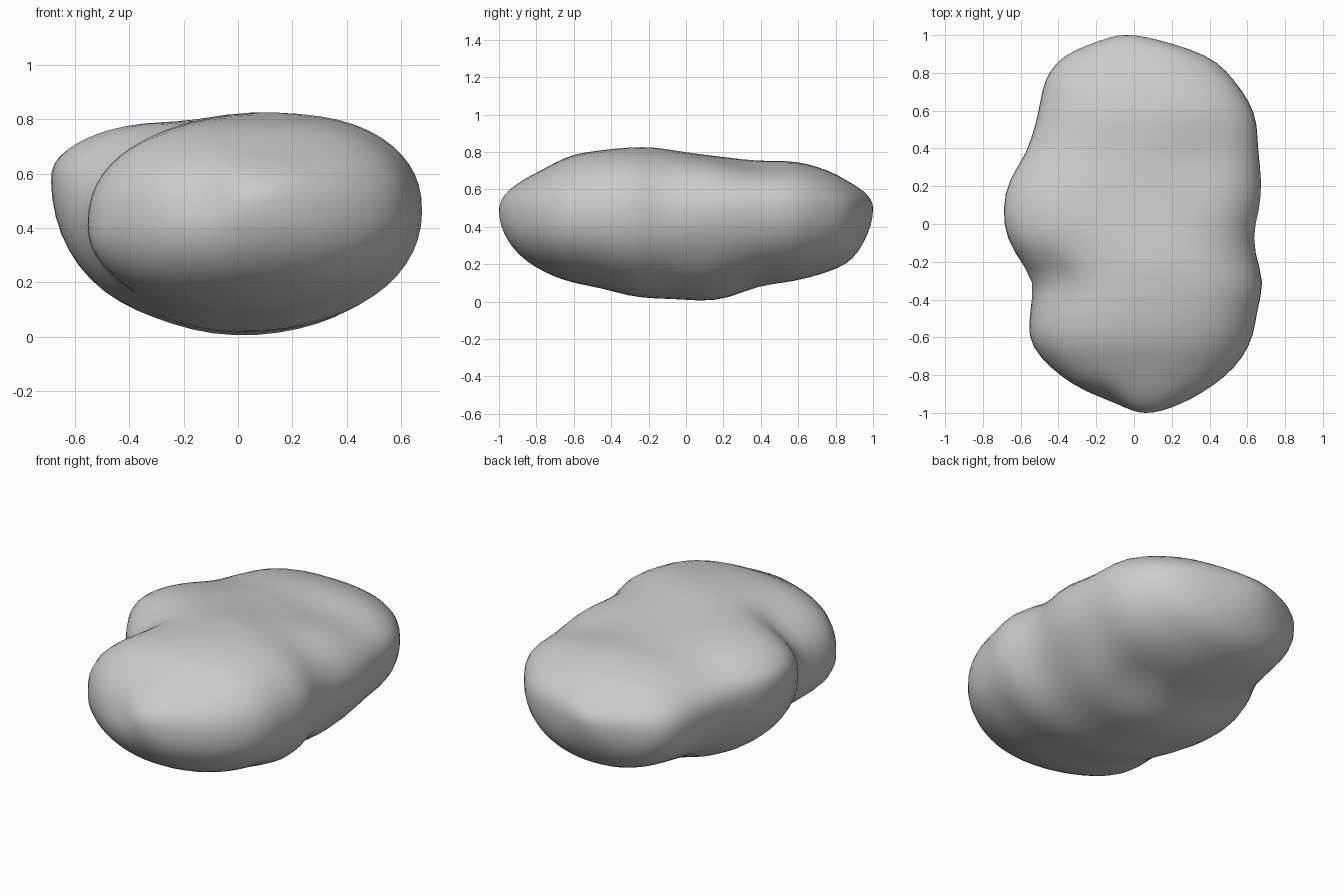
import bpy, bmesh, math
from mathutils import Vector

if "Cube" in bpy.data.objects:
    bpy.data.objects.remove(bpy.data.objects["Cube"])

# Boulder sections: y, left x, right x, top z, bottom z, z of left edge, z of right edge
S = [
    (-1.00, 0.06, 0.06, 0.49, 0.49, 0.49, 0.49),
    (-0.97, -0.06, 0.20, 0.57, 0.36, 0.46, 0.46),
    (-0.88, -0.27, 0.38, 0.645, 0.24, 0.44, 0.45),
    (-0.76, -0.44, 0.53, 0.71, 0.16, 0.42, 0.45),
    (-0.62, -0.55, 0.62, 0.78, 0.105, 0.41, 0.45),
    (-0.45, -0.55, 0.655, 0.81, 0.07, 0.41, 0.46),
    (-0.30, -0.54, 0.685, 0.825, 0.03, 0.45, 0.46),
    (-0.18, -0.62, 0.65, 0.83, 0.015, 0.52, 0.45),
    (-0.05, -0.68, 0.64, 0.81, 0.01, 0.57, 0.45),
    (0.10, -0.69, 0.675, 0.785, 0.00, 0.58, 0.46),
    (0.23, -0.66, 0.68, 0.77, 0.02, 0.57, 0.47),
    (0.38, -0.57, 0.66, 0.755, 0.075, 0.54, 0.49),
    (0.58, -0.51, 0.64, 0.75, 0.11, 0.50, 0.50),
    (0.76, -0.47, 0.53, 0.70, 0.16, 0.48, 0.49),
    (0.88, -0.38, 0.40, 0.635, 0.22, 0.47, 0.48),
    (0.97, -0.18, 0.14, 0.57, 0.36, 0.48, 0.48),
    (1.00, -0.04, -0.04, 0.50, 0.50, 0.50, 0.50),
]
# Lumps (+) and hollows (-): x, y, z, radius, amount
BUMPS = [
    (-0.45, -0.27, 0.72, 0.17, -0.06), (-0.2, -0.17, 0.8, 0.16, -0.025),
    (0.62, 0.10, 0.25, 0.20, -0.03), (0.5, 0.12, 0.74, 0.18, 0.03),
    (0.35, 0.35, 0.76, 0.18, -0.025), (-0.42, 0.1, 0.74, 0.2, 0.02),
    (-0.15, -0.9, 0.55, 0.11, -0.03), (0.4, -0.45, 0.74, 0.2, 0.015),
    (0.3, 0.35, 0.05, 0.16, -0.03), (-0.3, 0.0, 0.05, 0.2, -0.02),
]


def theta(y):
    return math.asin(max(-1, min(1, y)))


def section(t):
    """Smoothly interpolate the section values at end-to-end angle t."""
    i = max(j for j in range(len(S) - 1) if theta(S[j][0]) <= t + 1e-9)
    ts = [theta(r[0]) for r in S]

    def slope(j, k):
        a, b = max(j - 1, 0), min(j + 1, len(S) - 1)
        return (S[b][k] - S[a][k]) / (ts[b] - ts[a])
    h = ts[i + 1] - ts[i]
    u = (t - ts[i]) / h
    return [(2*u**3 - 3*u*u + 1) * S[i][k] + (u**3 - 2*u*u + u) * h * slope(i, k)
            + (3*u*u - 2*u**3) * S[i+1][k] + (u**3 - u*u) * h * slope(i+1, k)
            for k in range(1, 7)]


def point(t, a):
    """Surface point: four elliptical quarters meeting at the section's extremes."""
    xl, xr, zt, zb, zl, zr = section(t)
    mid = (xl + xr) / 2
    c, s = math.cos(a), math.sin(a)
    zs = zr if c >= 0 else zl
    e = 2 / (2.35 if s >= 0 else 2.1)
    x = mid + (xr - mid if c >= 0 else mid - xl) * math.copysign(abs(c) ** e, c)
    z = zs + (zt - zs if s >= 0 else zs - zb) * math.copysign(abs(s) ** e, s)
    p = Vector((x, math.sin(t), z))
    d = (p - Vector((0, p.y * 0.7, 0.43))).normalized()
    push = sum(m * math.exp(-((p - Vector((bx, by, bz))).length / r) ** 2)
               for bx, by, bz, r, m in BUMPS)
    return p + d * push


# Boulder skin
N, M = 40, 56
bm = bmesh.new()
rings = [[bm.verts.new(point(-math.pi/2 + math.pi*i/N, 2*math.pi*j/M)) for j in range(M)]
         for i in range(1, N)]
for r0, r1 in zip(rings, rings[1:]):
    for j in range(M):
        k = (j + 1) % M
        bm.faces.new((r0[j], r0[k], r1[k], r1[j]))
for ring, row in ((rings[0], S[0]), (rings[-1], S[-1])):
    tip = bm.verts.new((row[1], row[0], row[3]))
    for j in range(M):
        bm.faces.new((tip, ring[j], ring[(j + 1) % M]))
bmesh.ops.recalc_face_normals(bm, faces=bm.faces[:])
for _ in range(2):
    bmesh.ops.smooth_vert(bm, verts=[v for r in rings[1:-1] for v in r], factor=0.4,
                          use_axis_x=True, use_axis_y=False, use_axis_z=True)
for f in bm.faces:
    f.smooth = True
mesh = bpy.data.meshes.new("boulder")
bm.to_mesh(mesh)
bm.free()
boulder = bpy.data.objects.new("boulder", mesh)
bpy.context.collection.objects.link(boulder)
